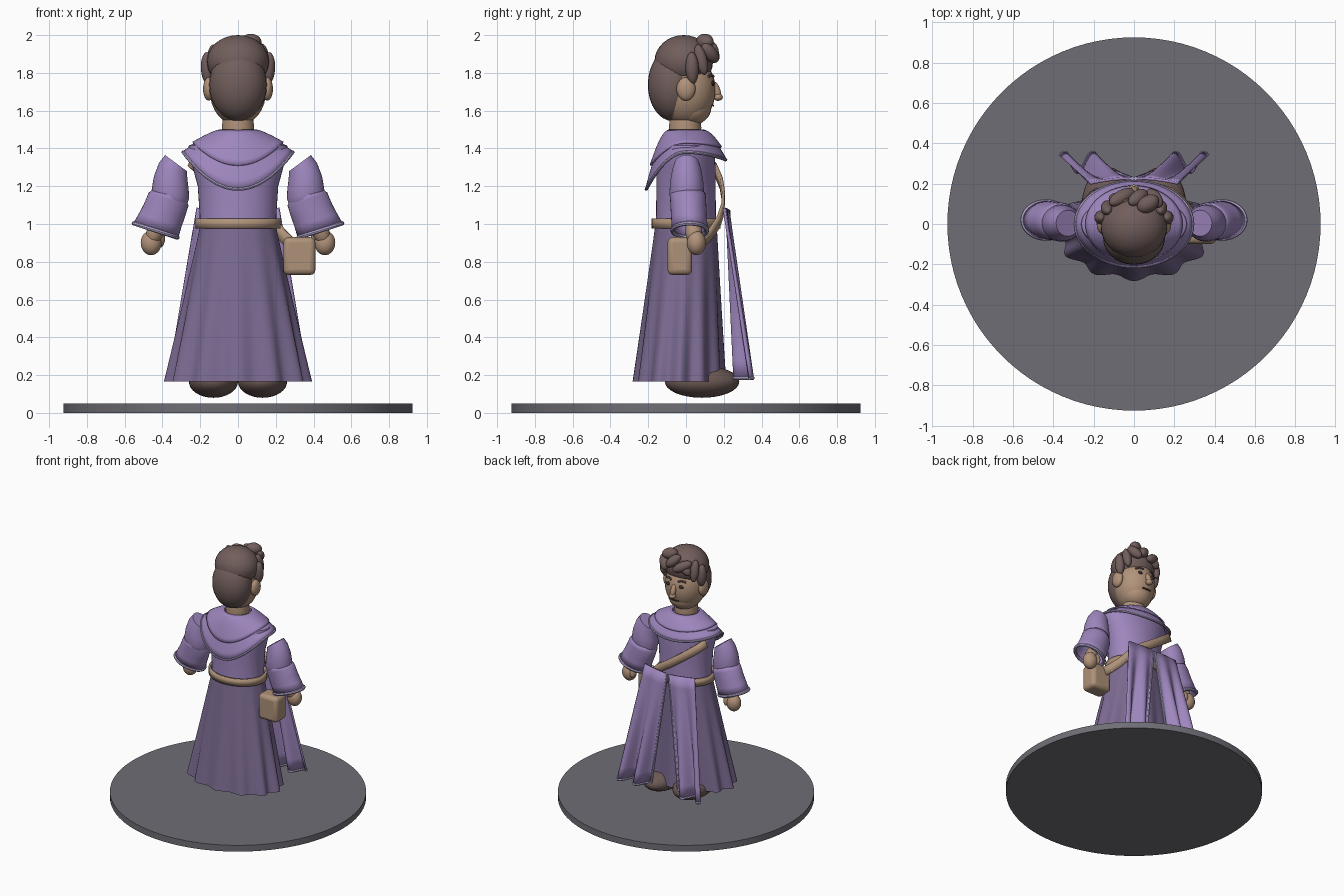
import bpy, bmesh, math
from mathutils import Vector, Matrix

if "Cube" in bpy.data.objects:
    bpy.data.objects.remove(bpy.data.objects["Cube"])


def material(name, rgb):
    m = bpy.data.materials.new(name)
    m.diffuse_color = (*rgb, 1)
    m.use_nodes = True
    m.node_tree.nodes["Principled BSDF"].inputs["Base Color"].default_value = m.diffuse_color
    return m


PURPLE = material("robe purple", (0.34, 0.24, 0.51))
SKIRT = material("skirt purple", (0.20, 0.145, 0.285))
TRIM = material("pale lilac", (0.48, 0.41, 0.66))
SKIN = material("skin", (0.44, 0.29, 0.195))
HAIR = material("hair brown", (0.165, 0.112, 0.105))
LEATHER = material("tan leather", (0.42, 0.285, 0.19))
SHOE = material("shoe brown", (0.15, 0.10, 0.09))
DARK = material("face dark", (0.05, 0.03, 0.03))
STONE = material("base grey", (0.16, 0.155, 0.18))


def finish(bm, name, mat, thick=0, bevel=0, angle=40):
    bmesh.ops.recalc_face_normals(bm, faces=bm.faces)
    me = bpy.data.meshes.new(name)
    bm.to_mesh(me)
    bm.free()
    ob = bpy.data.objects.new(name, me)
    bpy.context.collection.objects.link(ob)
    me.materials.append(mat)
    if thick:
        mod = ob.modifiers.new("thickness", 'SOLIDIFY')
        mod.thickness, mod.offset = thick, 0
    if bevel:
        mod = ob.modifiers.new("round", 'BEVEL')
        mod.width, mod.segments = bevel, 3
    bpy.ops.object.select_all(action='DESELECT')
    ob.select_set(True)
    bpy.context.view_layer.objects.active = ob
    bpy.ops.object.shade_smooth_by_angle(angle=math.radians(angle))
    return ob


def ball(name, c, r, mat, axis=None):
    """Ellipsoid; its local z is turned to axis when given."""
    bm = bmesh.new()
    bmesh.ops.create_uvsphere(bm, u_segments=28, v_segments=16, radius=1)
    rot = Vector(axis).to_track_quat('Z', 'Y').to_matrix().to_4x4() if axis else Matrix()
    bm.transform(Matrix.Translation(c) @ rot @ Matrix.Diagonal((*r, 1)))
    return finish(bm, name, mat)


def lock(name, p, q, r, mat=HAIR):
    p, q = Vector(p), Vector(q)
    return ball(name, (p + q) / 2, (r, r, (q - p).length / 2), mat, q - p)


def sheet(name, rows, mat, closed=False, caps=False, thick=0):
    """Surface through rows of points."""
    bm = bmesh.new()
    vs = [[bm.verts.new(p) for p in row] for row in rows]
    n = len(rows[0])
    for a, b in zip(vs, vs[1:]):
        for i in range(n if closed else n - 1):
            j = (i + 1) % n
            bm.faces.new((a[i], a[j], b[j], b[i]))
    if caps:
        bm.faces.new(vs[0])
        bm.faces.new(vs[-1])
    return finish(bm, name, mat, thick)


def tube(name, pts, r, mat, closed=False):
    pts = [Vector(p) for p in pts]
    n, rows = len(pts), []
    for i, p in enumerate(pts):
        a = pts[(i - 1) % n] if closed else pts[max(i - 1, 0)]
        b = pts[(i + 1) % n] if closed else pts[min(i + 1, n - 1)]
        q = (b - a).to_track_quat('Z', 'Y')
        rows.append([p + q @ Vector((r * math.cos(k * math.tau / 8), r * math.sin(k * math.tau / 8), 0))
                     for k in range(8)])
    if closed:
        rows.append(rows[0])
    return sheet(name, rows, mat, True, not closed)


def oval(z, rx, ry, cy=0, n=48):
    return [(rx * math.cos(i * math.tau / n), cy + ry * math.sin(i * math.tau / n), z) for i in range(n)]


# Round base
bm = bmesh.new()
bmesh.ops.create_cone(bm, cap_ends=True, segments=96, radius1=0.925, radius2=0.925, depth=0.05,
                      matrix=Matrix.Translation((0, 0, 0.025)))
finish(bm, "base", STONE)

# Pleated skirt
rows, N = [], 120
for k in range(9):
    t, row = k / 8, []
    for i in range(N):
        a = i * math.tau / N
        f = 1 + 0.055 * t * math.cos(12 * a)
        row.append(((0.2 + 0.172 * t) * f * math.cos(a),
                    -0.035 * t + (0.163 + 0.072 * t) * f * math.sin(a), 0.99 - 0.825 * t))
    rows.append(row)
sheet("skirt", rows, SKIRT, True)

# Bodice, neck, belt
body = [(0.95, .203, .163), (1.05, .203, .158), (1.2, .213, .157), (1.3, .24, .157),
        (1.38, .268, .15), (1.415, .26, .14), (1.445, .19, .125), (1.48, .09, .09)]
sheet("bodice", [oval(*b) for b in body], PURPLE, True, True)
sheet("neck", [oval(z, r, r, -0.005) for z, r in ((1.42, .07), (1.46, .082), (1.51, .086), (1.56, .08))],
      SKIN, True, True)
sheet("belt", [oval(z, .217, .174) for z in (.975, 1.03)], LEATHER, True, thick=0.016)


# Capelet with a collar layer and a trimmed hem
def cape_point(a, t, lift=0):
    c, s = math.cos(a), math.sin(a)
    hem = 1.38 - (0.195 if s < 0 else 0.04) * s * s
    z = 1.485 + (hem - 1.485) * t ** 1.25
    return ((.095 + .195 * t) * c * (1 + lift), (.09 + .12 * t ** .8) * s * (1 + lift), z + lift * .2)


angles = [i * math.tau / 64 for i in range(64)]
sheet("capelet", [[cape_point(a, k / 8) for a in angles] for k in range(9)], PURPLE, True, thick=0.012)
sheet("collar", [[cape_point(a, k / 8 * .68, .05) for a in angles] for k in range(9)], PURPLE, True, thick=0.01)
tube("capelet_trim", [cape_point(a, 1) for a in angles], 0.009, TRIM, True)


# Tilted ring used by sleeves
def arm_ring(s, x, z, r, ax, az, y=0.0, ry=None):
    d = math.hypot(ax, az)
    ux, uz = -az / d, ax / d
    return [(s * (x + ux * r * math.cos(a)), y + (ry or r) * math.sin(a), z + uz * r * math.cos(a))
            for a in [i * math.tau / 36 for i in range(36)]]


def panel(s, u, t):
    """Point on a front robe panel: u across, t from top to hem."""
    top = Vector((.008 + .21 * u, .226 - .025 * u * u, 1.085 - .015 * (1 - u)))
    low = Vector((.12 + .245 * u, .305 + .048 * math.sin(math.tau * (u * 1.75 - .36)), .185))
    p = top.lerp(low, t)
    return (s * p.x, p.y, p.z)


for s, side in ((1, "right"), (-1, "left")):
    # Sleeves and cuff
    up = [(.328, 1.322, .072, .59, -.8), (.343, 1.28, .087, .5, -.85), (.353, 1.22, .098, .35, -.94),
          (.358, 1.16, .102, .25, -.97), (.365, 1.11, .093, .3, -.95), (.372, 1.08, .06, .3, -.95)]
    sheet(side + "_upper_sleeve", [arm_ring(s, *u, y=.004, ry=u[2] * .9) for u in up], PURPLE, True, True)
    lo = [(.36, 1.16, .085), (.368, 1.13, .106), (.39, 1.07, .109), (.412, 1.02, .113), (.434, .968, .12)]
    sheet(side + "_lower_sleeve", [arm_ring(s, *u, .31, -.95, .008 + .003 * i, .09)
                                   for i, u in enumerate(lo)], PURPLE, True, thick=0.01)
    tube(side + "_cuff_trim", arm_ring(s, .436, .966, .121, .31, -.95, .02, .091), 0.012, TRIM, True)
    # Hand and thumb
    ball(side + "_hand", (s * .46, .055, .9), (.055, .05, .065), SKIN)
    lock(side + "_thumb", (s * .41, .06, .965), (s * .415, .085, .875), .026, SKIN)
    lock(side + "_wrist", (s * .41, .03, 1.03), (s * .465, .05, .89), .045, SKIN)
    # Shoe
    ball(side + "_shoe", (s * .13, .085, .165), (.13, .197, .085), SHOE)
    # Robe panel with trim on its inner edge and hem
    us = [i / 28 for i in range(29)]
    ts = [i / 10 for i in range(11)]
    sheet(side + "_panel", [[panel(s, u, t) for u in us] for t in ts], PURPLE, thick=0.014)
    tube(side + "_panel_edge_trim", [panel(s, 0, t) for t in ts], 0.009, TRIM)
    tube(side + "_panel_hem_trim", [panel(s, u, 1) for u in us], 0.011, TRIM)

# Satchel with strap across the chest
bm = bmesh.new()
bmesh.ops.create_cube(bm, size=1)
bm.transform(Matrix.Translation((.325, -.033, .83)) @ Matrix.Diagonal((.17, .13, .2, 1)))
finish(bm, "satchel", LEATHER, bevel=0.028)
path = [(-.25, .10, 1.335), (-.2, .155, 1.29), (-.1, .187, 1.215), (0, .198, 1.145), (.1, .195, 1.08),
        (.18, .172, 1.01), (.235, .125, .94), (.275, .07, .9), (.31, .0, .875)]
sheet("strap", [[(x - .012, y, z - .03), (x + .012, y, z + .03)] for x, y, z in path], LEATHER, thick=0.016)

# Head
HC, HR = Vector((0, 0, 1.71)), Vector((.15, .157, .19))
ball("head", HC, HR, SKIN)
ball("jaw", (0, .025, 1.62), (.115, .11, .098), SKIN)


def face_y(x, z):
    return HC.y + HR.y * math.sqrt(1 - (x / HR.x) ** 2 - ((z - HC.z) / HR.z) ** 2)


lock("nose_bridge", (0, .145, 1.755), (0, .178, 1.66), .02, SKIN)
ball("nose_tip", (0, .17, 1.672), (.026, .025, .02), SKIN)
tube("mouth", [(x, face_y(x, 1.63) + .002, 1.626 + 2 * x * x) for x in (-.035, -.018, 0, .018, .035)], .005, DARK)
for s, side in ((1, "right"), (-1, "left")):
    ball(side + "_ear", (s * .155, 0, 1.715), (.03, .05, .062), SKIN)
    ball(side + "_eye", (s * .057, face_y(.057, 1.745), 1.745), (.019, .008, .014), DARK)
    tube(side + "_brow", [(s * x, face_y(x, z) + .002, z)
                          for x, z in ((.03, 1.782), (.055, 1.79), (.085, 1.78))], .008, HAIR)
    # Side locks
    lock(side + "_side_lock", (s * .165, .03, 1.91), (s * .158, .035, 1.74), .035)
    lock(side + "_temple_lock", (s * .13, .06, 1.95), (s * .135, .1, 1.79), .032)

# Hair mass and fringe
ball("hair_crown", (0, -.012, 1.86), (.165, .155, .14), HAIR)
ball("hair_back", (0, -.07, 1.737), (.153, .132, .192), HAIR)
fringe = [((.02, .07, 1.97), (.12, .13, 1.96), .042), ((.13, .09, 1.95), (.07, .165, 1.86), .036),
          ((-.02, .1, 1.97), (.06, .16, 1.89), .036), ((-.12, .1, 1.94), (0, .165, 1.87), .036),
          ((-.03, .11, 1.93), (-.12, .13, 1.85), .034), ((.05, .12, 1.995), (.1, .1, 1.95), .03)]
for i, (p, q, r) in enumerate(fringe):
    lock("fringe_lock_%d" % (i + 1), p, q, r)
